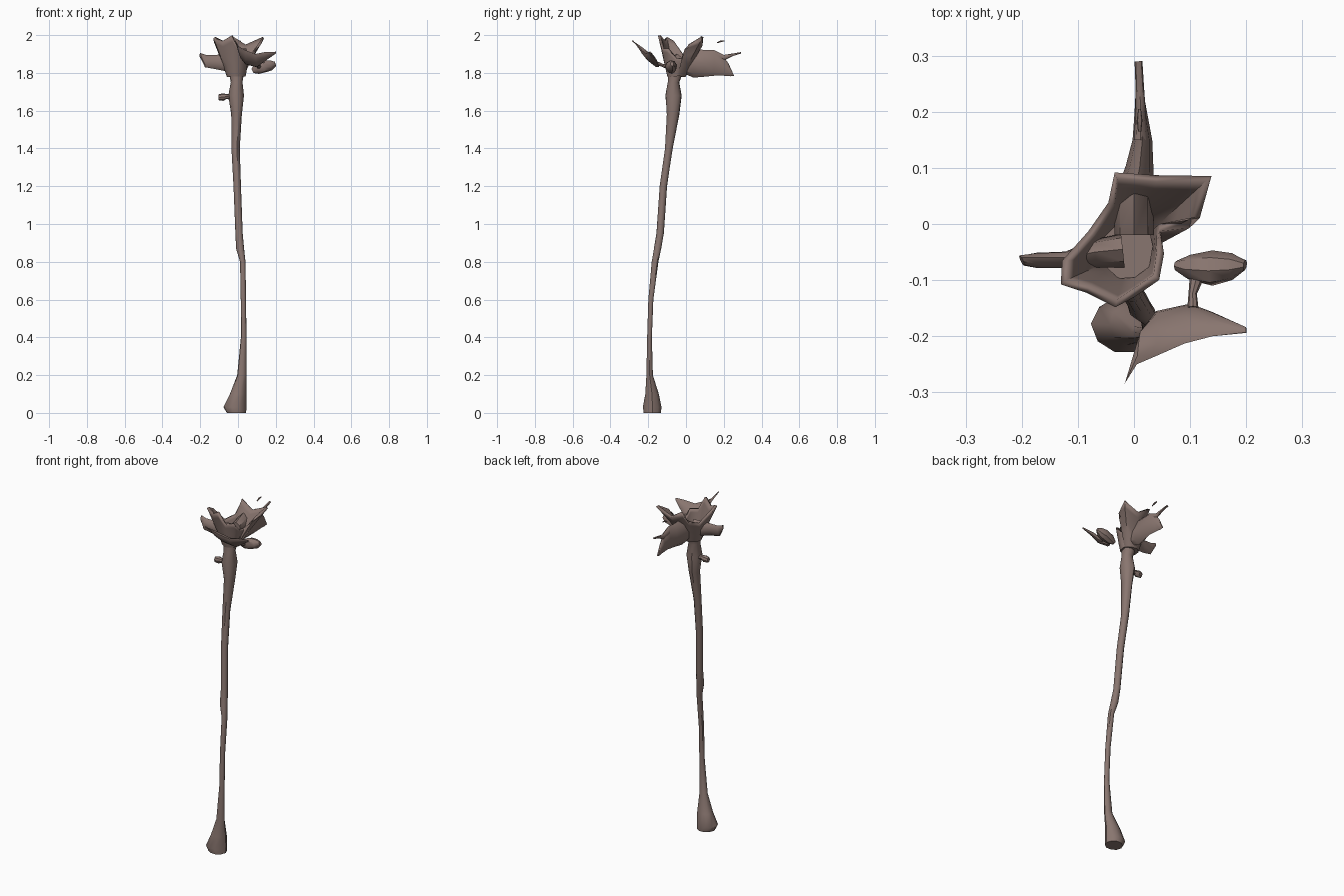
import bpy, bmesh, math, random
from mathutils import Vector

random.seed(4)
mat = bpy.data.materials.new("dry_plant")
mat.diffuse_color = (0.25, 0.18, 0.16, 1)


def finish(name, bm):
    bmesh.ops.recalc_face_normals(bm, faces=bm.faces)
    me = bpy.data.meshes.new(name)
    bm.to_mesh(me)
    bm.free()
    me.materials.append(mat)
    ob = bpy.data.objects.new(name, me)
    bpy.context.collection.objects.link(ob)
    bpy.context.view_layer.objects.active = ob
    ob.select_set(True)
    bpy.ops.object.shade_smooth_by_angle(angle=math.radians(40))
    ob.select_set(False)
    return ob


def skin(bm, rings, cap_end=True):
    vs = [[bm.verts.new(p) for p in r] for r in rings]
    n = len(vs[0])
    for a, b in zip(vs, vs[1:]):
        for i in range(n):
            j = (i + 1) % n
            bm.faces.new((a[i], a[j], b[j], b[i]))
    bm.faces.new(vs[0])
    if cap_end:
        bm.faces.new(vs[-1])


def blade(name, sections, sides=8):
    """Loft of lens sections, each given as (edge point, opposite edge point, thickness)."""
    secs = [(Vector(a), Vector(b), t) for a, b, t in sections]
    mids = [(a + b) / 2 for a, b, t in secs]
    rings = []
    for i, (a, b, t) in enumerate(secs):
        run = mids[min(i + 1, len(mids) - 1)] - mids[max(i - 1, 0)]
        side = (b - a) / 2
        nor = run.cross(side).normalized() * t / 2
        rings.append([mids[i] + side * math.cos(k * math.tau / sides) + nor * math.sin(k * math.tau / sides)
                      for k in range(sides)])
    bm = bmesh.new()
    skin(bm, rings)
    return finish(name, bm)


# Long bent stem with flared foot and knot: z, x min, x max, y min, y max
stem = [
    (0.0, -0.06, 0.045, -0.225, -0.13), (0.03, -0.075, 0.045, -0.23, -0.125),
    (0.1, -0.045, 0.045, -0.217, -0.143), (0.2, -0.005, 0.045, -0.21, -0.175),
    (0.4, 0.015, 0.045, -0.207, -0.18), (0.6, 0.014, 0.043, -0.2, -0.172),
    (0.8, 0.01, 0.04, -0.182, -0.145), (0.87, -0.01, 0.033, -0.17, -0.13),
    (0.95, -0.013, 0.026, -0.157, -0.117), (1.2, -0.025, 0.016, -0.14, -0.1),
    (1.4, -0.036, 0.01, -0.112, -0.07), (1.58, -0.036, 0.022, -0.102, -0.035),
    (1.68, -0.05, 0.033, -0.112, -0.02), (1.75, -0.04, 0.025, -0.097, -0.035),
    (1.8, -0.05, 0.03, -0.095, -0.015), (1.84, -0.06, 0.035, -0.1, 0.02)]
bm = bmesh.new()
rings = []
for z, x0, x1, y0, y1 in stem:
    ring = []
    for k in range(10):
        a = k * math.tau / 10
        r = random.uniform(0.94, 1.04) / 2
        ring.append(((x0 + x1) / 2 + (x1 - x0) * r * math.cos(a),
                     (y0 + y1) / 2 + (y1 - y0) * r * math.sin(a), z))
    rings.append(ring)
skin(bm, rings)
finish("stem", bm)

# Ragged open flower cup, lofted from the stem top to an uneven rim
rim = [(0.035, -0.09, 1.93), (0.0, -0.115, 1.93), (-0.03, -0.135, 2.0), (-0.08, -0.11, 1.97),
       (-0.12, -0.1, 1.99), (-0.115, -0.065, 1.97), (-0.07, -0.02, 1.9), (-0.035, 0.03, 1.92),
       (-0.03, 0.08, 1.995), (0.04, 0.075, 1.95), (0.13, 0.078, 1.99), (0.105, 0.012, 1.95),
       (0.045, 0.0, 1.87), (0.04, -0.05, 1.88)]
c = Vector((-0.01, -0.05, 1.79))
rings = []
for t in (0.0, 0.3, 0.6, 0.85, 1.0):
    ring = []
    for p in rim:
        d = Vector(p) - c
        flat = Vector((d.x, d.y, 0)).normalized() * 0.04
        w = t ** 1.1
        ring.append(Vector((c.x + flat.x * (1 - w) + d.x * w,
                            c.y + flat.y * (1 - w) + d.y * w, c.z + d.z * t)))
    rings.append(ring)
bm = bmesh.new()
skin(bm, rings, cap_end=False)
cup = finish("flower_cup", bm)
m = cup.modifiers.new("wall", "SOLIDIFY")
m.thickness = 0.014

# Upright back petal, its curled horn and a loose sliver above
blade("back_petal", [((0, -0.02, 1.9), (0, -0.02, 1.8), 0.07), ((0, 0.05, 1.93), (0, 0.04, 1.775), 0.07),
                     ((0.01, 0.1, 1.92), (0.01, 0.1, 1.78), 0.05), ((0.015, 0.15, 1.92), (0.015, 0.15, 1.785), 0.035),
                     ((0.012, 0.2, 1.885), (0.012, 0.2, 1.785), 0.022), ((0.01, 0.225, 1.85), (0.01, 0.235, 1.782), 0.015),
                     ((0.01, 0.25, 1.795), (0.01, 0.255, 1.785), 0.008)])
blade("back_horn", [((0.012, 0.15, 1.92), (0.012, 0.15, 1.86), 0.025), ((0.012, 0.2, 1.895), (0.012, 0.2, 1.865), 0.018),
                    ((0.01, 0.25, 1.903), (0.01, 0.25, 1.89), 0.015), ((0.008, 0.29, 1.91), (0.008, 0.29, 1.902), 0.014)])
blade("loose_sliver", [((0.01, 0.165, 1.962), (0.01, 0.165, 1.957), 0.006), ((0.01, 0.185, 1.972), (0.01, 0.185, 1.963), 0.01),
                       ((0.01, 0.205, 1.972), (0.01, 0.205, 1.968), 0.005)])

# Left petal
blade("left_petal", [((-0.2, -0.06, 1.905), (-0.2, -0.07, 1.885), 0.02), ((-0.17, -0.06, 1.895), (-0.175, -0.07, 1.83), 0.028),
                     ((-0.12, -0.06, 1.895), (-0.12, -0.068, 1.82), 0.03), ((-0.07, -0.05, 1.9), (-0.07, -0.055, 1.81), 0.05),
                     ((-0.02, -0.045, 1.9), (-0.02, -0.05, 1.79), 0.06)])

# Front petal leaning outward, joined by a neck to a drooping lobe
blade("front_petal", [((0.2, -0.193, 1.912), (0.2, -0.185, 1.902), 0.008), ((0.14, -0.2, 1.91), (0.14, -0.157, 1.86), 0.022),
                      ((0.09, -0.213, 1.9), (0.1, -0.142, 1.83), 0.032), ((0.04, -0.235, 1.92), (0.04, -0.155, 1.845), 0.035),
                      ((0.005, -0.25, 1.94), (0.012, -0.19, 1.88), 0.026), ((-0.017, -0.285, 1.972), (-0.012, -0.275, 1.962), 0.008)])
blade("lobe_neck", [((0.095, -0.15, 1.85), (0.115, -0.15, 1.85), 0.02), ((0.097, -0.125, 1.84), (0.112, -0.125, 1.84), 0.016),
                    ((0.1, -0.085, 1.83), (0.13, -0.085, 1.83), 0.03)])
blade("front_lobe", [((0.077, -0.065, 1.81), (0.077, -0.085, 1.81), 0.025), ((0.1, -0.055, 1.825), (0.1, -0.1, 1.82), 0.06),
                     ((0.14, -0.047, 1.84), (0.14, -0.11, 1.83), 0.065), ((0.175, -0.052, 1.845), (0.175, -0.1, 1.835), 0.055),
                     ((0.198, -0.065, 1.85), (0.198, -0.082, 1.845), 0.025)])

# Small side bud on the knot
blade("side_bud", [((-0.02, -0.05, 1.67), (-0.02, -0.08, 1.67), 0.03), ((-0.06, -0.055, 1.675), (-0.06, -0.08, 1.675), 0.026),
                   ((-0.08, -0.045, 1.672), (-0.08, -0.085, 1.672), 0.04), ((-0.103, -0.052, 1.67), (-0.103, -0.078, 1.67), 0.032)])
